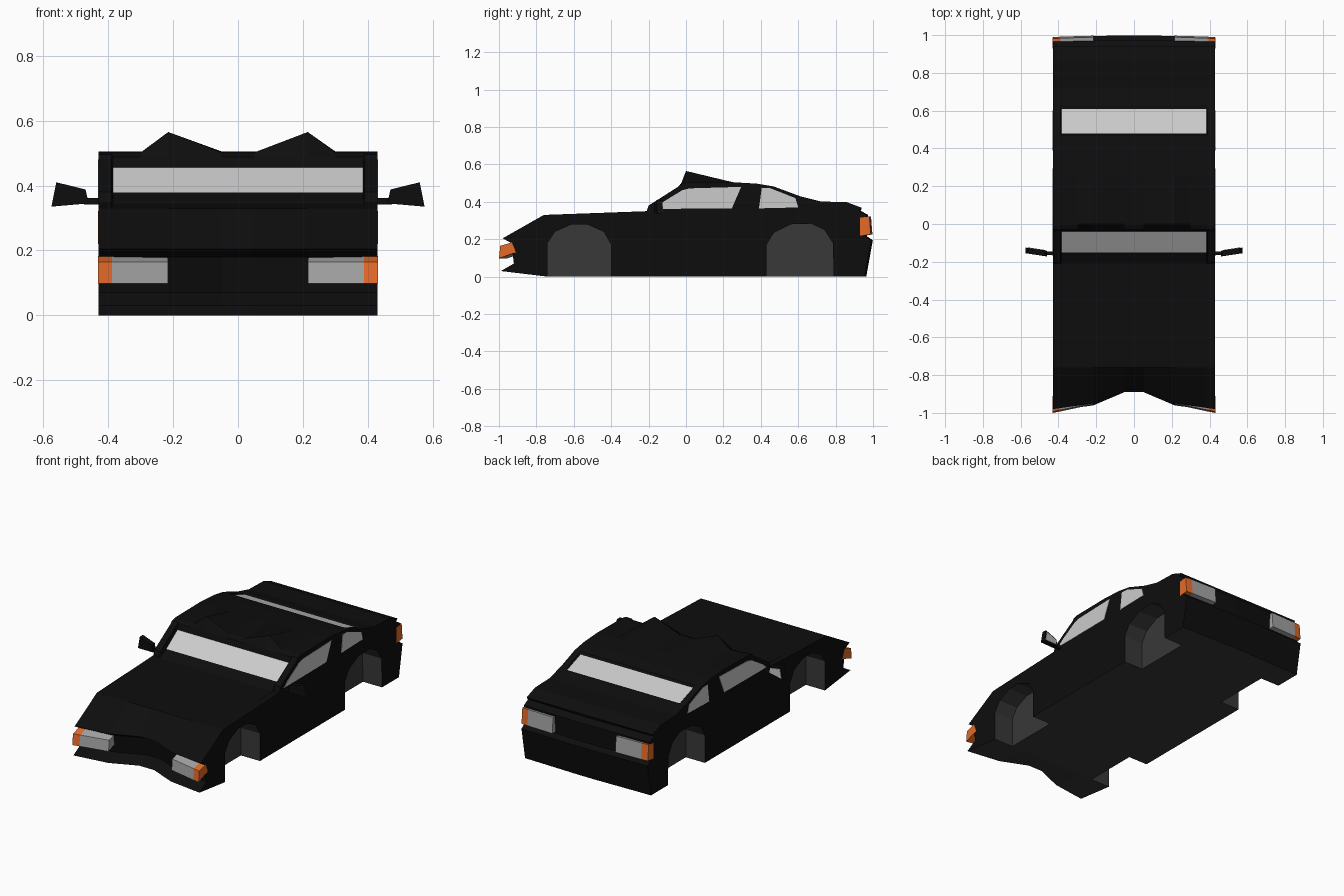
import bpy
import bmesh

cube = bpy.data.objects.get("Cube")
if cube:
    bpy.data.objects.remove(cube, do_unlink=True)


def material(name, rgb):
    m = bpy.data.materials.new(name)
    m.use_nodes = True
    m.diffuse_color = (*rgb, 1)
    node = next(n for n in m.node_tree.nodes if n.type == 'BSDF_PRINCIPLED')
    node.inputs["Base Color"].default_value = (*rgb, 1)
    node.inputs["Roughness"].default_value = 0.7
    return m


paint = material("black paint", (0.0042, 0.0042, 0.0042))
under = material("dark grey underbody", (0.04, 0.04, 0.04))
glass = material("pale grey glass", (0.6, 0.6, 0.6))
lens = material("grey lens", (0.37, 0.37, 0.37))
amber = material("orange lens", (0.78, 0.145, 0.022))


def finish(name, bm, mats):
    bmesh.ops.recalc_face_normals(bm, faces=bm.faces)
    mesh = bpy.data.meshes.new(name)
    bm.to_mesh(mesh)
    bm.free()
    for m in mats:
        mesh.materials.append(m)
    ob = bpy.data.objects.new(name, mesh)
    bpy.context.collection.objects.link(ob)
    return ob


def loft(name, ring_a, ring_b, mat):
    """Closed solid between two matching rings of points."""
    bm = bmesh.new()
    a = [bm.verts.new(p) for p in ring_a]
    b = [bm.verts.new(p) for p in ring_b]
    bm.faces.new(a)
    bm.faces.new(b)
    for i in range(len(a)):
        k = (i + 1) % len(a)
        bm.faces.new((a[i], a[k], b[k], b[i]))
    return finish(name, bm, [mat])


def prism(name, profile, x0, x1, mat, shift0=0, shift1=0):
    """Side profile (y, z) stretched from x0 to x1, sheared along y."""
    return loft(name, [(x0, y + shift0, z) for y, z in profile],
                [(x1, y + shift1, z) for y, z in profile], mat)


# Body profile, from the nose over the roof to the tail: y, z at the sides,
# z between the pillars
nose = [(-.99, .03), (-.92, .07), (-.935, .18), (-.98, .205)]
top = [(-.76, .33, .33), (-.21, .35, .345), (-.20, .38, .352),
       (-.15, .412, .378), (-.04, .482, .455), (-.03, .495, .488),
       (0, .502, .502), (.25, .505, .505), (.38, .497, .497),
       (.47, .482, .482), (.48, .478, .47), (.61, .43, .424),
       (.63, .425, .425), (.72, .402, .402), (.86, .398, .398),
       (.94, .368, .368)]
tail = [(.925, .352), (.965, .33), (.96, .215), (.99, .195), (.955, 0)]
rear_arch = [(.79, 0), (.785, .18), (.74, .25), (.67, .283),
             (.56, .28), (.47, .235), (.43, .17), (.43, 0)]
front_arch = [(-.40, 0), (-.40, .17), (-.44, .24), (-.53, .28),
              (-.61, .28), (-.70, .24), (-.74, .18), (-.74, 0)]

# Columns across half the width: x, past the pillar, past the wheel well wall
half = [(.05, 0, 0), (.215, 0, 0), (.30, 0, 0), (.30, 0, 1),
        (.385, 0, 1), (.39, 1, 1), (.43, 1, 1)]
columns = [(-x, p, w) for x, p, w in reversed(half)] + half


def nose_shift(x):
    """The nose sweeps back towards the middle."""
    if x >= .215:
        return .03 * (.43 - x) / .215
    return .03 + .07 * (.215 - x) / .165


def body_ring(x, pillar, well):
    ax = abs(x)
    ring = [(x, y + nose_shift(ax), z) for y, z in nose]
    for y, side, mid in top:
        z = side if pillar else mid
        if y == 0 and ax == .215:
            z = .565
        ring.append((x, y, z))
    ring += [(x, y + .01 * (1 - ax / .43), z) for y, z in tail]
    ring += [(x, y, z if well else 0) for y, z in rear_arch + front_arch]
    return ring


bm = bmesh.new()
rings = [[bm.verts.new(p) for p in body_ring(*c)] for c in columns]
count = len(rings[0])
first_under = len(nose) + len(top) + len(tail) - 1
glass_rows = [len(nose) + i for i, p in enumerate(top) if p[0] in (-.15, .48)]
bm.faces.new(rings[0])
bm.faces.new(rings[-1])
for c, (left, right) in enumerate(zip(rings, rings[1:])):
    inside = max(abs(columns[c][0]), abs(columns[c + 1][0])) < .388
    for i in range(count):
        k = (i + 1) % count
        f = bm.faces.new((left[i], left[k], right[k], right[i]))
        if i >= first_under:
            f.material_index = 1
        elif i in glass_rows and inside:
            f.material_index = 2
bmesh.ops.remove_doubles(bm, verts=bm.verts, dist=1e-5)
finish("car_body", bm, [paint, under, glass])

# Side windows, lamps and mirrors
front_window = [(-.17, .362), (-.13, .395), (-.02, .462), (.02, .472),
                (.295, .48), (.245, .365)]
rear_window = [(.39, .365), (.405, .475), (.45, .473), (.585, .42), (.60, .37)]
headlamp = [(-1, .098), (-.993, .165), (-.93, .183), (-.91, .13)]
tail_lamp = [(.93, .315), (.98, .322), (.988, .225), (.93, .22)]
mirror_outline = [(.46, .345), (.47, .388), (.56, .41), (.575, .335)]
mirror_glass = [(.472, .352), (.479, .382), (.553, .399), (.564, .343)]


def mirror_ring(outline, s, y):
    return [(s * x, y + (x - .46) * .15, z) for x, z in outline]


for s, side in ((1, "left"), (-1, "right")):
    prism(side + "_front_window", front_window, s * .425, s * .432, glass)
    prism(side + "_rear_window", rear_window, s * .425, s * .432, glass)

    prism(side + "_headlamp", headlamp, s * .215, s * .388, lens, .045, .008)
    prism(side + "_front_indicator", headlamp, s * .388, s * .431, amber, .008, 0)
    prism(side + "_tail_lamp", tail_lamp, s * .215, s * .388, lens, .009, .004)
    prism(side + "_rear_indicator", tail_lamp, s * .388, s * .431, amber, .004, 0)

    arm = [(-.165, .342), (-.165, .362), (-.145, .362), (-.145, .342)]
    prism(side + "_mirror_arm", arm, s * .42, s * .475, paint)
    loft(side + "_mirror", mirror_ring(mirror_outline, s, -.172),
         mirror_ring(mirror_outline, s, -.142), paint)
    loft(side + "_mirror_glass", mirror_ring(mirror_glass, s, -.144),
         mirror_ring(mirror_glass, s, -.139), glass)
